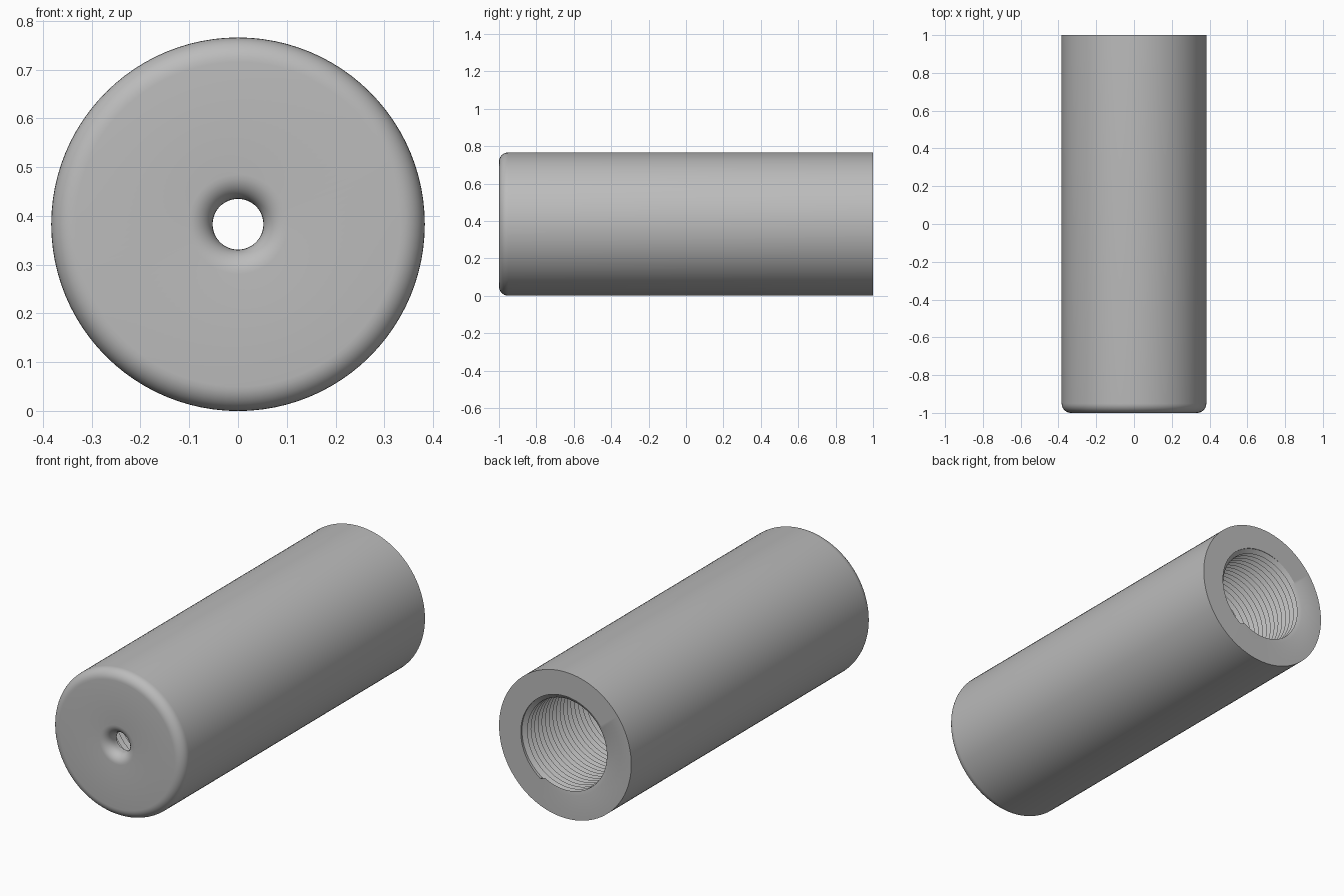
import bpy
import bmesh
import math

if "Cube" in bpy.data.objects:
    bpy.data.objects.remove(bpy.data.objects["Cube"], do_unlink=True)

SEGMENTS = 96
RADIUS = 0.383
BORE = 0.257
CREST = 0.235
HOLE = 0.052
FILLET = 0.05
FRONT, FLOOR, BACK = -1.0, -0.93, 1.0
PITCH = 0.03


def arc(cx, cy, radius, start, end, steps=8):
    """Points of a profile arc in (radius, y)."""
    angles = [math.radians(start + (end - start) * i / steps) for i in range(steps + 1)]
    return [(cx + radius * math.cos(a), cy + radius * math.sin(a)) for a in angles]


def place(bm, r, y, i):
    a = 2 * math.pi * i / SEGMENTS
    return bm.verts.new((r * math.cos(a), y, RADIUS + r * math.sin(a)))


bm = bmesh.new()

# Shell: bore floor, rounded hole, front face, rounded rim, wall and open end
profile = [(BORE, FLOOR), (HOLE, FLOOR)]
profile += arc(HOLE + FILLET, FRONT + FILLET, FILLET, 180, 270)
profile += arc(RADIUS - FILLET, FRONT + FILLET, FILLET, -90, 0)
profile += [(RADIUS, BACK), (BORE, BACK)]
rings = [[place(bm, r, y, i) for i in range(SEGMENTS)] for r, y in profile]
for a, b in zip(rings, rings[1:]):
    for i in range(SEGMENTS):
        j = (i + 1) % SEGMENTS
        bm.faces.new((a[i], a[j], b[j], b[i]))

# Internal screw thread: a helical zigzag, trimmed flush at both ends
turns = math.ceil((BACK - FLOOR) / PITCH) + 2
rows = []
for k in range(2 * turns):
    row = []
    for i in range(SEGMENTS + 1):
        y = FLOOR + PITCH * (k / 2 - 1 + i / SEGMENTS)
        inside = FLOOR < y < BACK
        r = CREST if k % 2 and inside else BORE
        row.append(place(bm, r, min(max(y, FLOOR), BACK), i))
    rows.append(row)
for a, b in zip(rows, rows[1:]):
    for i in range(SEGMENTS):
        bm.faces.new((a[i], b[i], b[i + 1], a[i + 1]))

bmesh.ops.remove_doubles(bm, verts=bm.verts, dist=0.0001)
bmesh.ops.recalc_face_normals(bm, faces=bm.faces)
mesh = bpy.data.meshes.new("threaded_sleeve")
bm.to_mesh(mesh)
bm.free()

sleeve = bpy.data.objects.new("threaded_sleeve", mesh)
bpy.context.collection.objects.link(sleeve)

# Plain grey finish
GREY = (0.5, 0.5, 0.5, 1)
grey = bpy.data.materials.new("plain grey")
grey.use_nodes = True
grey.diffuse_color = GREY
grey.node_tree.nodes["Principled BSDF"].inputs["Base Color"].default_value = GREY
mesh.materials.append(grey)

bpy.ops.object.select_all(action="DESELECT")
sleeve.select_set(True)
bpy.context.view_layer.objects.active = sleeve
bpy.ops.object.shade_smooth_by_angle(angle=math.radians(30))
